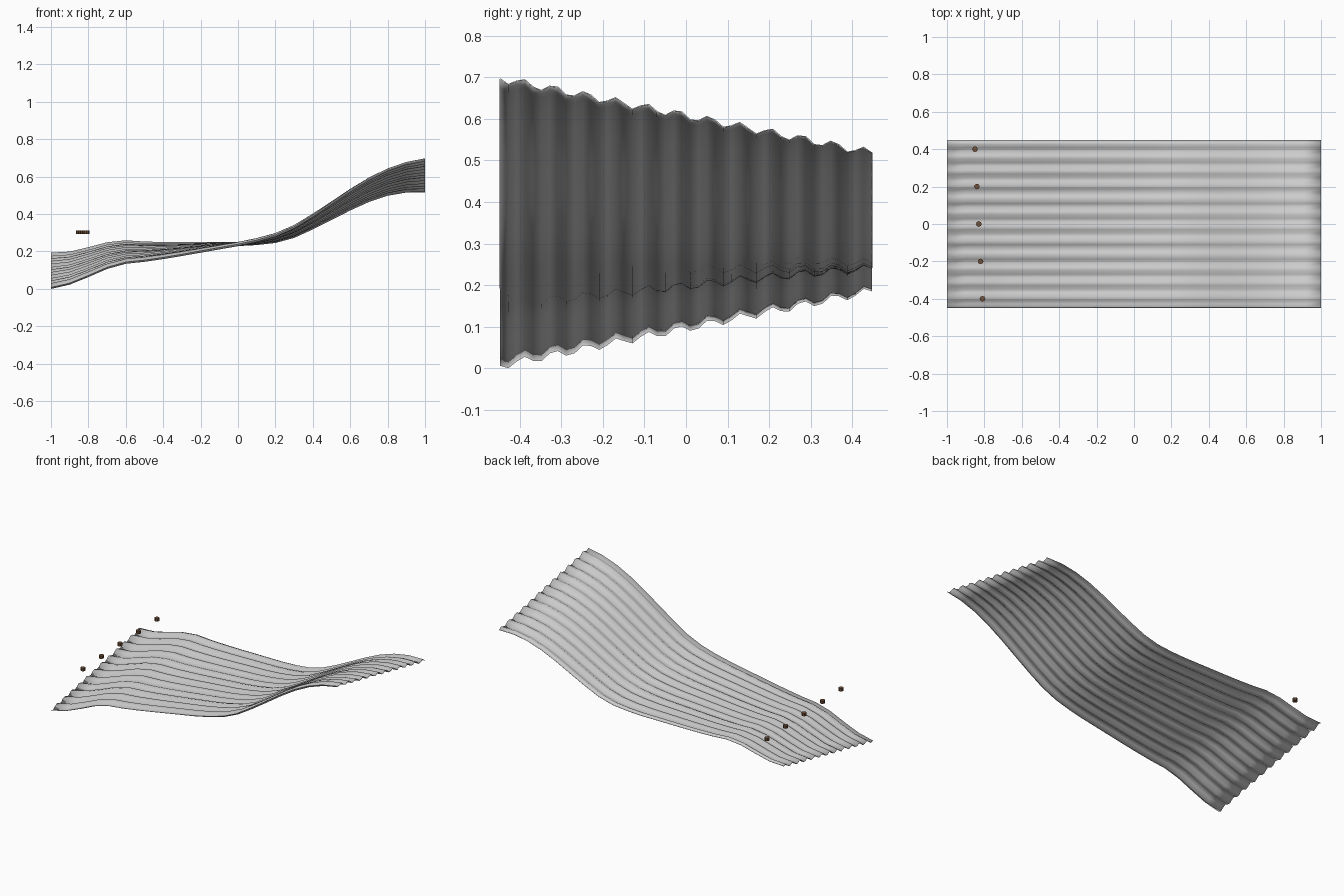
import bpy, bmesh, math

if "Cube" in bpy.data.objects:
    bpy.data.objects.remove(bpy.data.objects["Cube"])

# centre-line heights of the bent sheet, every 0.1 along x
CENTRE = [.097, .111, .143, .178, .197, .199, .205, .213, .222, .231, .240,
          .253, .272, .307, .360, .418, .477, .530, .571, .597, .607]
NX, NY = 20, 45
WIDTH, TWIST, RIDGES, AMP = 0.895, 0.2, 12, 0.01


def smooth(obj, angle):
    bpy.ops.object.select_all(action='DESELECT')
    obj.select_set(True)
    bpy.context.view_layer.objects.active = obj
    bpy.ops.object.shade_smooth_by_angle(angle=math.radians(angle))


# corrugated sheet: ridges along x, bent along its length and twisted
bm = bmesh.new()
grid = []
for i in range(NX + 1):
    x = -1 + 2 * i / NX
    row = []
    for j in range(NY + 1):
        u = j / NY
        y = (u - 0.5) * WIDTH
        z = CENTRE[i] - TWIST * x * y - AMP * math.sin(2 * math.pi * RIDGES * u)
        row.append(bm.verts.new((x, y, z)))
    grid.append(row)
for i in range(NX):
    for j in range(NY):
        bm.faces.new((grid[i][j], grid[i + 1][j], grid[i + 1][j + 1], grid[i][j + 1]))
mesh = bpy.data.meshes.new("corrugated_sheet")
bm.to_mesh(mesh)
bm.free()
sheet = bpy.data.objects.new("corrugated_sheet", mesh)
bpy.context.collection.objects.link(sheet)
smooth(sheet, 80)
thick = sheet.modifiers.new("thickness", 'SOLIDIFY')
thick.thickness = 0.003
thick.offset = 0

# rusty nail heads in a slanted row near the low end
rust = bpy.data.materials.new("rust")
rust.diffuse_color = (0.16, 0.08, 0.04, 1)
rust.use_nodes = True
rust.node_tree.nodes["Principled BSDF"].inputs["Base Color"].default_value = rust.diffuse_color
for k in range(5):
    bpy.ops.mesh.primitive_cylinder_add(
        vertices=8, radius=0.015, depth=0.018,
        location=(-0.81 - 0.01 * k, -0.4 + 0.2 * k, 0.303))
    nail = bpy.context.object
    nail.name = f"nail_head_{k + 1}"
    nail.data.materials.append(rust)
